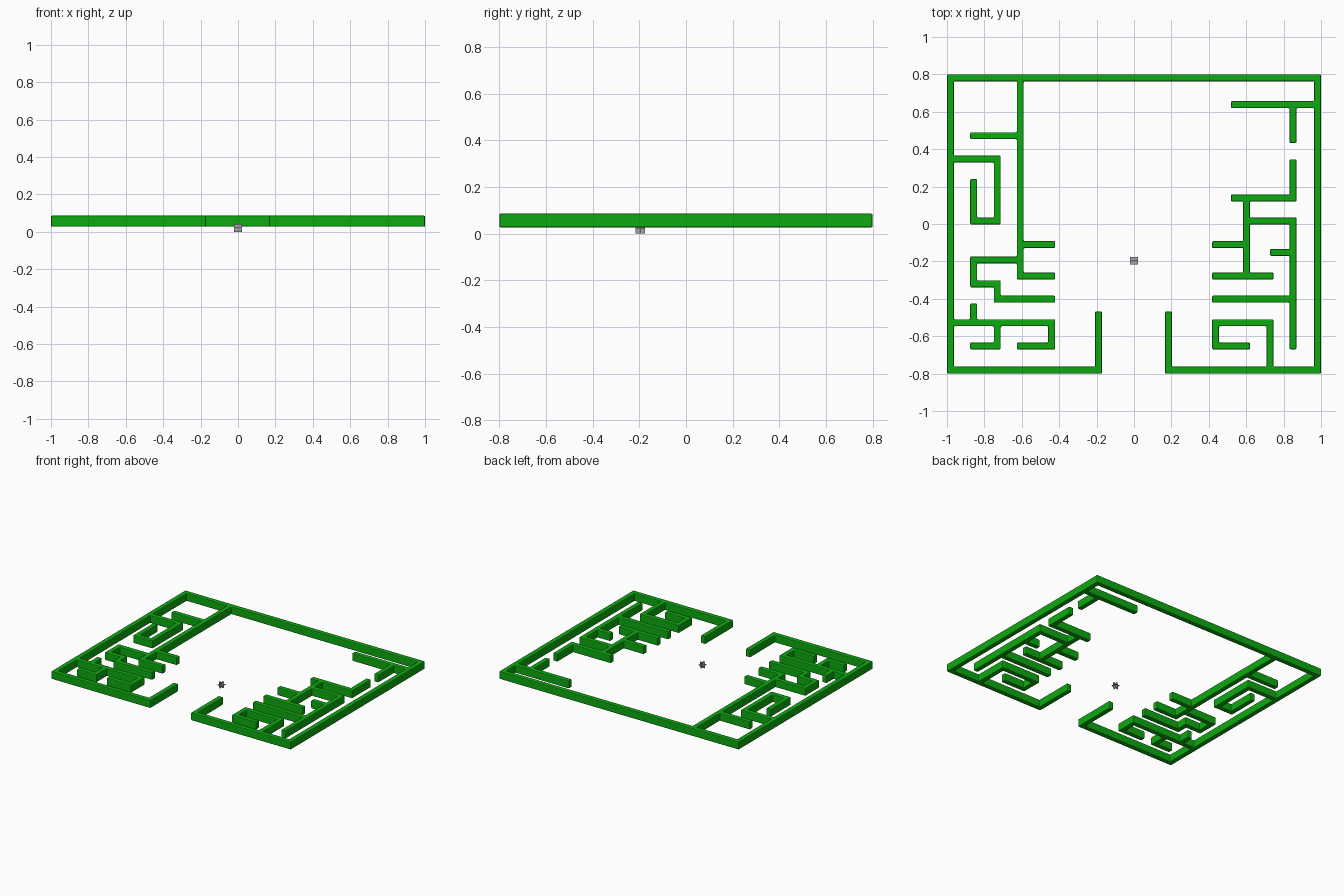
import bpy, bmesh

if "Cube" in bpy.data.objects:
    bpy.data.objects.remove(bpy.data.objects["Cube"])

H = 0.0185                 # half wall thickness
Z0, Z1 = 0.027, 0.086      # wall bottom and top


def material(name, rgb):
    m = bpy.data.materials.new(name)
    m.diffuse_color = (*rgb, 1)
    m.use_nodes = True
    m.node_tree.nodes["Principled BSDF"].inputs["Base Color"].default_value = m.diffuse_color
    return m


green = material("hedge green", (0.004, 0.40, 0.005))
grey = material("stone grey", (0.366, 0.361, 0.376))

# shared centreline rows (y) and columns (x)
T, B, L, R = 0.7815, -0.7815, -0.9815, 0.9815
P, Q, S = 0.016, -0.11, -0.278
U, V, W = -0.402, -0.528, -0.652
A, C, D, E = -0.857, -0.731, -0.608, -0.44
F, G, I, J = 0.436, 0.602, 0.727, 0.85

# every wall run is a polyline of centreline points
paths = [
    # outer frame with the gate at the front
    [(-0.19, -0.486), (-0.19, B), (L, B), (L, T), (R, T), (R, B), (0.185, B), (0.185, -0.486)],
    # left half
    [(D, T), (D, S), (E, S)],
    [(A, 0.472), (D, 0.472)],
    [(L, 0.347), (C, 0.347), (C, P), (A, P), (A, 0.222)],
    [(D, Q), (E, Q)],
    [(D, -0.192), (A, -0.192), (A, -0.32), (C, -0.32), (C, U), (E, U)],
    [(L, V), (E, V), (E, W), (D, W)],
    [(A, -0.444), (A, V)],
    [(C, V), (C, W), (A, W)],
    # right half
    [(0.537, 0.638), (R, 0.638)],
    [(J, 0.638), (J, 0.452)],
    [(J, 0.327), (J, 0.139), (0.537, 0.139)],
    [(G, 0.139), (G, S)],
    [(G, P), (J, P), (J, W)],
    [(F, Q), (G, Q)],
    [(F, S), (I, S)],
    [(0.746, -0.152), (J, -0.152)],
    [(F, U), (J, U)],
    [(G, W), (F, W), (F, V), (I, V), (I, B)],
]

# rectangles covered by the runs
rects = []
for p in paths:
    for (x0, y0), (x1, y1) in zip(p, p[1:]):
        rects.append(tuple(round(v, 4) for v in (
            min(x0, x1) - H, min(y0, y1) - H, max(x0, x1) + H, max(y0, y1) + H)))

# merge them into one footprint: fill the covered cells of the common grid
xs = sorted({v for r in rects for v in (r[0], r[2])})
ys = sorted({v for r in rects for v in (r[1], r[3])})
bm = bmesh.new()
verts = {}


def vert(i, j):
    if (i, j) not in verts:
        verts[i, j] = bm.verts.new((xs[i], ys[j], Z0))
    return verts[i, j]


for i in range(len(xs) - 1):
    for j in range(len(ys) - 1):
        cx, cy = (xs[i] + xs[i + 1]) / 2, (ys[j] + ys[j + 1]) / 2
        if any(r[0] < cx < r[2] and r[1] < cy < r[3] for r in rects):
            bm.faces.new([vert(i, j), vert(i + 1, j), vert(i + 1, j + 1), vert(i, j + 1)])

# raise the walls and merge flat regions
ext = bmesh.ops.extrude_face_region(bm, geom=bm.faces[:], use_keep_orig=True)
for v in ext["geom"]:
    if isinstance(v, bmesh.types.BMVert):
        v.co.z = Z1
bmesh.ops.recalc_face_normals(bm, faces=bm.faces[:])
bmesh.ops.dissolve_limit(bm, angle_limit=0.02, verts=bm.verts[:], edges=bm.edges[:])
mesh = bpy.data.meshes.new("maze_walls")
bm.to_mesh(mesh)
bm.free()
walls = bpy.data.objects.new("maze_walls", mesh)
bpy.context.collection.objects.link(walls)
mesh.materials.append(green)
bev = walls.modifiers.new("soft edges", 'BEVEL')
bev.width = 0.006
bev.segments = 2
bev.limit_method = 'ANGLE'

# centre marker: three crossing thin plates
for axis, name in enumerate(("marker_side_plate", "marker_front_plate", "marker_flat_plate")):
    bpy.ops.mesh.primitive_cube_add(size=1, location=(0, -0.197, 0.0205))
    o = bpy.context.object
    o.name = name
    s = [0.041] * 3
    s[axis] = 0.002
    o.scale = s
    o.data.materials.append(grey)
